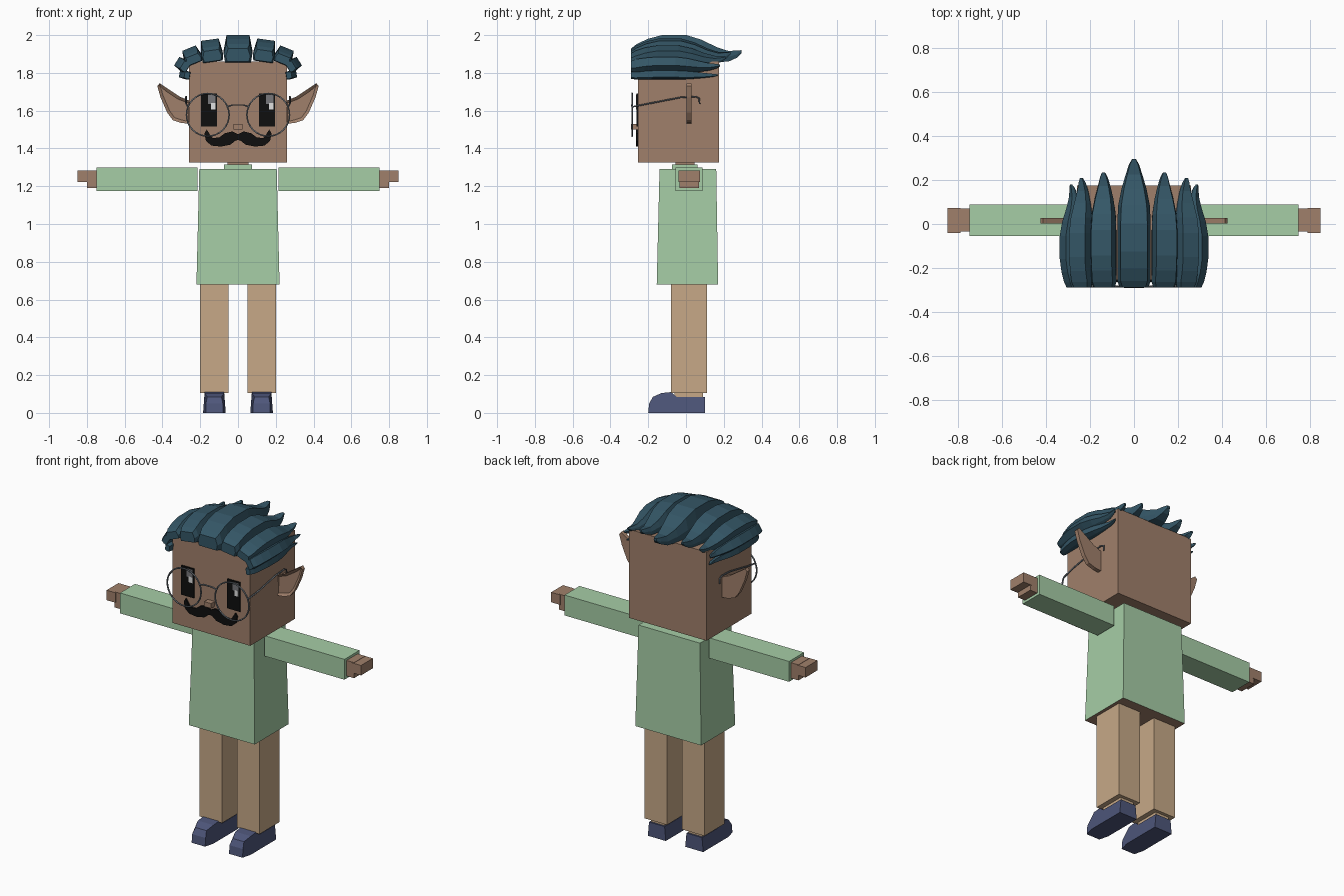
import bpy, bmesh, math

cube = bpy.data.objects.get("Cube")
if cube:
    bpy.data.objects.remove(cube, do_unlink=True)


def material(name, r, g, b):
    lin = [((c / 255 + 0.055) / 1.055) ** 2.4 if c > 10 else c / 3294 for c in (r, g, b)]
    m = bpy.data.materials.new(name)
    m.use_nodes = True
    m.diffuse_color = (*lin, 1)
    m.node_tree.nodes["Principled BSDF"].inputs["Base Color"].default_value = (*lin, 1)
    return m


SKIN = material("brown skin", 160, 128, 107)
SHIRT = material("pale green", 166, 205, 166)
TROUSERS = material("tan", 199, 169, 135)
SHOE = material("navy", 78, 86, 122)
HAIR = material("dark teal", 52, 86, 102)
BLACK = material("black", 14, 14, 14)
WIRE = material("wire grey", 108, 116, 124)
GREY = material("eye grey", 120, 120, 124)
WHITE = material("eye white", 225, 225, 225)


def mirror(ob):
    ob.modifiers.new("mirror", 'MIRROR').use_axis[0] = True
    return ob


def finish(name, bm, mat):
    bmesh.ops.recalc_face_normals(bm, faces=bm.faces)
    me = bpy.data.meshes.new(name)
    bm.to_mesh(me)
    bm.free()
    me.materials.append(mat)
    ob = bpy.data.objects.new(name, me)
    bpy.context.collection.objects.link(ob)
    return ob


def loft(name, rings, mat):
    """Bridge equal rings of points and cap both ends."""
    bm = bmesh.new()
    rows = [[bm.verts.new(p) for p in ring] for ring in rings]
    n = len(rows[0])
    for a, b in zip(rows, rows[1:]):
        for i in range(n):
            bm.faces.new((a[i], a[(i + 1) % n], b[(i + 1) % n], b[i]))
    bm.faces.new(rows[0])
    bm.faces.new(rows[-1])
    return finish(name, bm, mat)


def rect(x, y, z):
    return [(x[0], y[0], z), (x[1], y[0], z), (x[1], y[1], z), (x[0], y[1], z)]


def box(name, x, y, z, mat):
    return loft(name, [rect(x, y, z[0]), rect(x, y, z[1])], mat)


def plate(name, pts, y, mat):
    """Extrude an x-z outline along y."""
    return loft(name, [[(px, d, pz) for px, pz in pts] for d in y], mat)


def wire(name, pts, closed=False):
    cu = bpy.data.curves.new(name, 'CURVE')
    cu.dimensions = '3D'
    cu.bevel_depth = 0.0045
    cu.bevel_resolution = 1
    cu.use_fill_caps = True
    sp = cu.splines.new('POLY')
    sp.points.add(len(pts) - 1)
    for p, co in zip(sp.points, pts):
        p.co = (*co, 1)
    sp.use_cyclic_u = closed
    cu.materials.append(WIRE)
    ob = bpy.data.objects.new(name, cu)
    bpy.context.collection.objects.link(ob)
    return ob


# Head, neck and shirt
box("head", (-0.26, 0.26), (-0.255, 0.175), (1.325, 1.86), SKIN)
box("neck", (-0.055, 0.055), (-0.055, 0.045), (1.28, 1.335), SKIN)
box("collar", (-0.075, 0.075), (-0.075, 0.06), (1.28, 1.315), SHIRT)
torso = loft("shirt", [rect((-0.22, 0.22), (-0.155, 0.17), 0.68),
                       rect((-0.205, 0.205), (-0.14, 0.16), 1.29)], SHIRT)
torso.data.materials.append(SKIN)
for f in torso.data.polygons:
    if f.normal.z < -0.9:
        f.material_index = 1

# Arms, hands and legs
mirror(box("sleeve", (0.215, 0.75), (-0.055, 0.088), (1.175, 1.298), SHIRT))
mirror(box("palm", (0.74, 0.80), (-0.035, 0.07), (1.19, 1.284), SKIN))
mirror(box("fingers", (0.79, 0.85), (-0.04, 0.073), (1.222, 1.282), SKIN))
mirror(box("leg", (0.05, 0.20), (-0.08, 0.11), (0.105, 0.685), TROUSERS))
mirror(box("ankle", (0.08, 0.17), (-0.06, 0.09), (0.07, 0.11), TROUSERS))

# Shoes: side profile swept across x, with a narrower toe and upper
profile = [(0.10, 0), (0.10, 0.085), (-0.05, 0.085), (-0.08, 0.11), (-0.13, 0.105),
           (-0.175, 0.085), (-0.195, 0.05), (-0.20, 0), (-0.14, 0)]


def shoe_half(y, z):
    return 0.06 - (0.015 if y < -0.17 else 0) - (0.008 if z > 0.08 else 0)


mirror(loft("shoe", [[(0.125 + s * shoe_half(y, z), y, z) for y, z in profile]
                     for s in (-1, 1)], SHOE))

# Ears with a recessed front
ear = plate("ear", [(0.25, 1.65), (0.31, 1.675), (0.37, 1.715), (0.415, 1.745), (0.427, 1.73),
                    (0.41, 1.67), (0.375, 1.59), (0.345, 1.55), (0.30, 1.535), (0.25, 1.53)],
            (0.003, 0.028), SKIN)
bm = bmesh.new()
bm.from_mesh(ear.data)
front = [f for f in bm.faces if f.normal.y < -0.9]
bmesh.ops.inset_region(bm, faces=front, thickness=0.016, depth=0)
bmesh.ops.translate(bm, verts=front[0].verts, vec=(0, 0.012, 0))
bm.to_mesh(ear.data)
bm.free()
mirror(ear)

# Eyes with highlights on the same side of each
for side, x in (("right", -0.196), ("left", 0.111)):
    box(side + "_eye", (x, x + 0.085), (-0.262, -0.254), (1.515, 1.692), BLACK)
    box(side + "_eye_shade", (x + 0.038, x + 0.076), (-0.264, -0.26), (1.635, 1.685), GREY)
    box(side + "_eye_glint", (x + 0.052, x + 0.076), (-0.265, -0.26), (1.605, 1.64), WHITE)

# Nose and moustache
box("nose", (-0.023, 0.023), (-0.29, -0.25), (1.50, 1.53), SKIN)
half = [(0, 1.475), (0.03, 1.49), (0.07, 1.48), (0.10, 1.458), (0.135, 1.455), (0.15, 1.475),
        (0.165, 1.50), (0.178, 1.48), (0.17, 1.44), (0.14, 1.415), (0.09, 1.41), (0.04, 1.42),
        (0.015, 1.44), (0, 1.445)]
outline = half + [(-x, z) for x, z in half[-2:0:-1]]
plate("moustache", outline, (-0.264, -0.254), BLACK)

# Wire glasses
for s, side in ((-1, "right"), (1, "left")):
    ring = [(s * 0.16 + 0.113 * math.cos(a), -0.285, 1.578 + 0.113 * math.sin(a))
            for a in (i * math.tau / 32 for i in range(32))]
    wire(side + "_rim", ring, True)
    wire(side + "_temple", [(s * 0.265, -0.285, 1.62), (s * 0.275, -0.20, 1.637),
                            (s * 0.275, -0.03, 1.67), (s * 0.275, 0.05, 1.675),
                            (s * 0.275, 0.07, 1.665), (s * 0.275, 0.072, 1.635)])
wire("bridge", [(-0.06, -0.285, 1.62), (-0.03, -0.287, 1.63), (0.03, -0.287, 1.63),
                (0.06, -0.285, 1.62)])

# Hair locks: stations of (position along lock, width, base lift, top height)
stations = [(0, 0.85, 0, 0.5), (0.05, 1, -0.03, 0.66), (0.15, 1, -0.03, 0.86), (0.28, 1, -0.03, 1),
            (0.5, 1, -0.03, 1), (0.64, 0.95, -0.03, 0.82), (0.77, 0.75, -0.02, 0.55),
            (0.88, 0.5, 0, 0.4), (0.96, 0.3, 0.15, 0.42), (1, 0.12, 0.32, 0.43)]
section = [(-0.9, 0), (-1, 0.45), (-0.8, 1), (0.8, 1), (1, 0.45), (0.9, 0)]


def lock(name, cx, cz, tilt, width, height, tip):
    t = math.radians(tilt)
    rings = []
    for pos, w, low, top in stations:
        ring = []
        for u, v in section:
            a, b = u * w * width, (low + v * (top - low)) * height
            ring.append((cx + a * math.cos(t) + b * math.sin(t), -0.29 + pos * (tip + 0.29),
                         cz - a * math.sin(t) + b * math.cos(t)))
        rings.append(ring)
    return loft(name, rings, HAIR)


lock("hair_centre_lock", 0, 1.86, 0, 0.076, 0.14, 0.295)
mirror(lock("hair_inner_lock", 0.133, 1.862, 8, 0.058, 0.115, 0.235))
mirror(lock("hair_middle_lock", 0.228, 1.852, 22, 0.048, 0.085, 0.21))
mirror(lock("hair_outer_lock", 0.265, 1.825, 58, 0.033, 0.07, 0.18))
mirror(lock("hair_low_lock", 0.256, 1.785, 80, 0.022, 0.055, 0.17))
